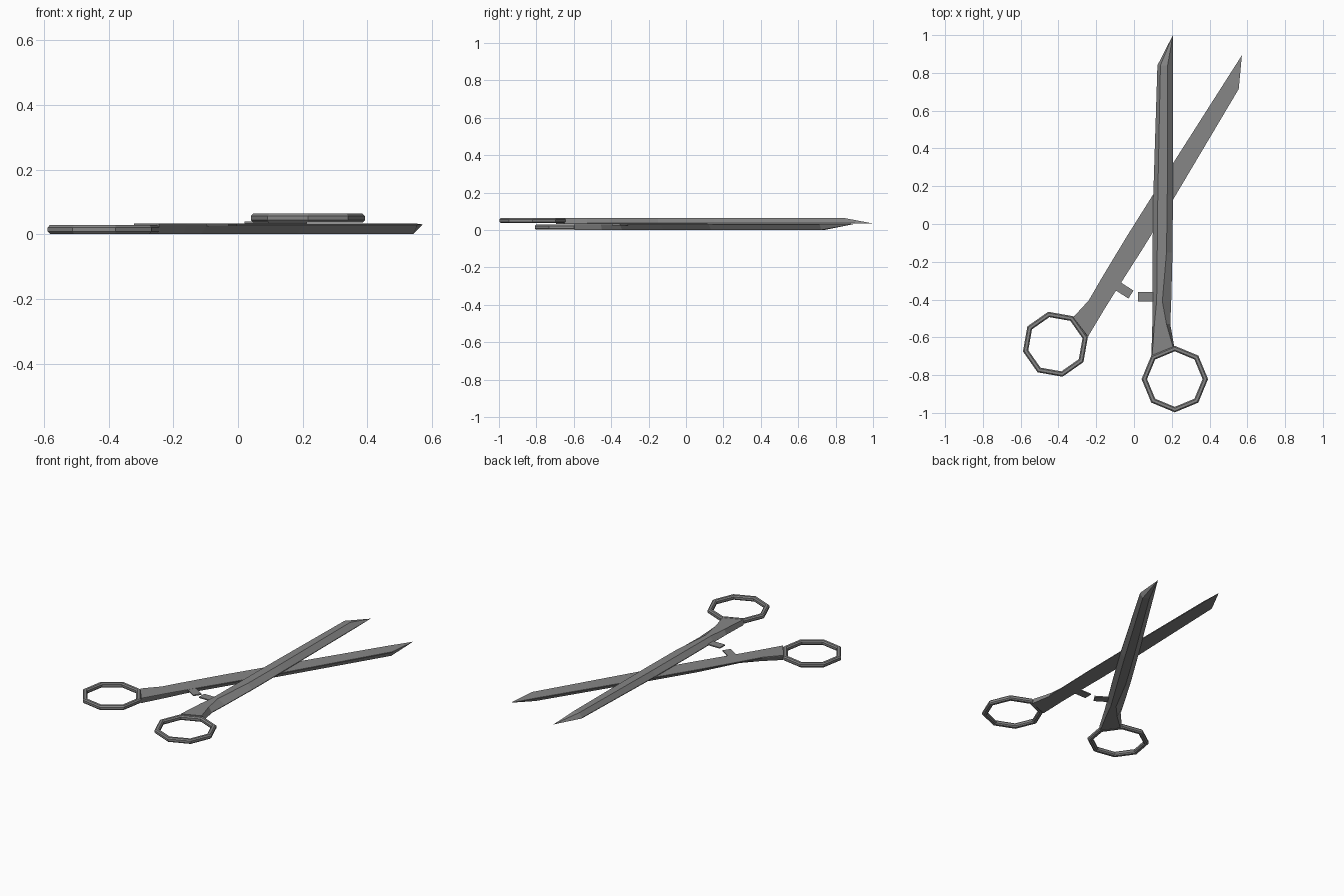
import bpy, bmesh, math
from mathutils import Matrix, Vector

cube = bpy.data.objects.get("Cube")
if cube:
    bpy.data.objects.remove(cube)

steel = bpy.data.materials.new("grey_steel")
steel.use_nodes = True
grey = (0.24, 0.24, 0.24, 1)
steel.diffuse_color = grey
steel.node_tree.nodes["Principled BSDF"].inputs["Base Color"].default_value = grey

MID, TOP = 0.0328, 0.065      # height where the halves meet, top of upper half
# Lower half is the upper half turned over about a slanted axis
PIVOT = Vector((-0.0975, -0.72, MID))
AXIS = Vector((0.28, 0.96, 0))
FLIP = (Matrix.Translation(PIVOT) @ Matrix.Rotation(math.pi, 4, AXIS)
        @ Matrix.Translation(-PIVOT))


def add_object(name, bm, matrix):
    bmesh.ops.recalc_face_normals(bm, faces=bm.faces)
    mesh = bpy.data.meshes.new(name)
    bm.to_mesh(mesh)
    bm.free()
    mesh.materials.append(steel)
    obj = bpy.data.objects.new(name, mesh)
    obj.matrix_world = matrix
    bpy.context.collection.objects.link(obj)


def bridge(bm, a, b):
    n = len(a)
    for i in range(n):
        bm.faces.new((a[i], a[(i + 1) % n], b[(i + 1) % n], b[i]))


def blade(name, matrix):
    # Stations: left y, right y, then x of left edge, two ridges, right edge
    stations = [
        (-0.695, -0.65, 0.092, 0.096, 0.206, 0.213),
        (-0.53, -0.53, 0.097, 0.108, 0.172, 0.192),
        (-0.41, -0.41, 0.098, 0.120, 0.150, 0.197),
        (-0.15, -0.15, 0.098, 0.123, 0.172, 0.204),
        (0.15, 0.15, 0.102, 0.126, 0.176, 0.206),
        (0.84, 0.84, 0.124, 0.140, 0.178, 0.206),
    ]
    bm = bmesh.new()
    loops = []
    for ly, ry, xl, rl, rr, xr in stations:
        loops.append([bm.verts.new(p) for p in (
            (xl, ly, MID), (xl, ly, MID + 0.004), (rl, ly, TOP), (rr, ry, TOP),
            (xr, ry, MID + 0.004), (xr, ry, MID))])
    for a, b in zip(loops, loops[1:]):
        bridge(bm, a, b)
    bm.faces.new(loops[0])
    # Pointed tip
    tip = bm.verts.new((0.206, 1.0, MID + 0.002))
    end = loops[-1]
    for i in range(len(end)):
        bm.faces.new((end[i], end[(i + 1) % len(end)], tip))
    add_object(name, bm, matrix)


def finger_ring(name, matrix):
    # Chamfered square section swept around eight corners
    inner, outer, low, high, c = 0.147, 0.176, MID + 0.004, TOP - 0.001, 0.007
    section = [(inner + c, low), (outer - c, low), (outer, low + c),
               (outer, high - c), (outer - c, high), (inner + c, high),
               (inner, high - c), (inner, low + c)]
    bm = bmesh.new()
    loops = []
    for k in range(8):
        t = k * math.pi / 4
        loops.append([bm.verts.new((0.216 + r * math.cos(t),
                                    -0.821 + r * math.sin(t), z))
                      for r, z in section])
    for k in range(8):
        bridge(bm, loops[k], loops[(k + 1) % 8])
    add_object(name, bm, matrix)


def stop_tab(name, matrix):
    # Thin tab that limits closing
    bm = bmesh.new()
    bmesh.ops.create_cube(bm, size=1, matrix=Matrix.Translation(
        (0.07, -0.384, MID + 0.004)) @ Matrix.Diagonal((0.1, 0.05, 0.007, 1)))
    add_object(name, bm, matrix)


for prefix, matrix in (("upper", Matrix.Identity(4)), ("lower", FLIP)):
    blade(prefix + "_blade", matrix)
    finger_ring(prefix + "_finger_ring", matrix)
    stop_tab(prefix + "_stop_tab", matrix)
